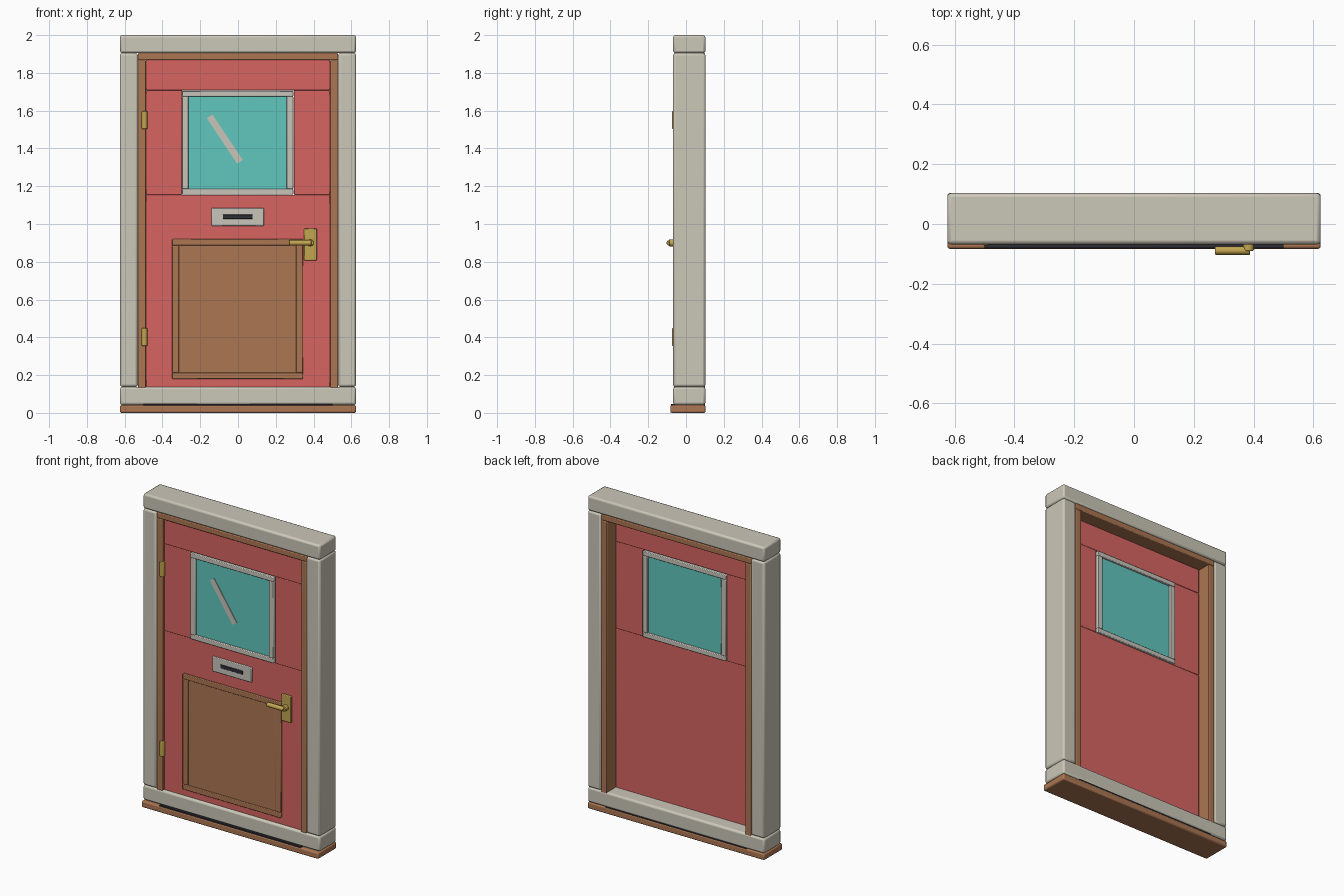
import bpy
import math

cube = bpy.data.objects.get("Cube")
if cube:
    bpy.data.objects.remove(cube, do_unlink=True)


def material(name, r, g, b):
    m = bpy.data.materials.new(name)
    m.use_nodes = True
    m.diffuse_color = (r, g, b, 1)
    m.node_tree.nodes["Principled BSDF"].inputs["Base Color"].default_value = (r, g, b, 1)
    return m


stone = material("pale stone", 0.60, 0.57, 0.48)
red = material("red paint", 0.68, 0.13, 0.12)
wood = material("brown wood", 0.41, 0.18, 0.085)
teal = material("teal glass", 0.12, 0.57, 0.51)
trim = material("light grey trim", 0.58, 0.56, 0.50)
brass = material("brass", 0.54, 0.38, 0.08)
dark = material("dark iron", 0.026, 0.026, 0.037)


def finish(obj, name, mat, bevel):
    obj.name = name
    obj.data.name = name
    obj.data.materials.append(mat)
    if bevel:
        mod = obj.modifiers.new("soft edges", "BEVEL")
        mod.width = bevel
        mod.segments = 2
        mod.limit_method = "ANGLE"
    bpy.ops.object.shade_smooth_by_angle(angle=math.radians(35))
    return obj


def box(name, mat, x, y, z, bevel=0.003, tilt=0):
    """Box from (min, max) ranges, optionally turned about y."""
    bpy.ops.mesh.primitive_cube_add(size=1)
    obj = bpy.context.object
    spans = (x, y, z)
    size = [b - a for a, b in spans]
    for v in obj.data.vertices:
        v.co = [c * s for c, s in zip(v.co, size)]
    obj.location = [(a + b) / 2 for a, b in spans]
    obj.rotation_euler.y = tilt
    return finish(obj, name, mat, bevel)


def rod(name, mat, centre, radius, length, axis, bevel=0.003):
    turn = {"x": (0, math.pi / 2, 0), "y": (math.pi / 2, 0, 0), "z": (0, 0, 0)}[axis]
    bpy.ops.mesh.primitive_cylinder_add(vertices=16, radius=radius, depth=length,
                                        location=centre, rotation=turn)
    return finish(bpy.context.object, name, mat, bevel)


def border(name, mat, x, y, z, side, rail, bevel=0.004):
    """Two rails with two stiles between them."""
    box(name + "_bottom", mat, x, y, (z[0], z[0] + rail), bevel)
    box(name + "_top", mat, x, y, (z[1] - rail, z[1]), bevel)
    inner = (z[0] + rail, z[1] - rail)
    box(name + "_right", mat, (x[0], x[0] + side), y, inner, bevel)
    box(name + "_left", mat, (x[1] - side, x[1]), y, inner, bevel)


# Stone surround
depth = (-0.068, 0.103)
box("stone_lintel", stone, (-0.625, 0.625), depth, (1.905, 2.0), 0.012)
box("stone_base", stone, (-0.625, 0.625), depth, (0.042, 0.138), 0.012)
for side, s in (("right", -1), ("left", 1)):
    a, b = sorted((s * 0.53, s * 0.625))
    box("stone_pillar_" + side, stone, (a, b), depth, (0.138, 1.905), 0.012)

# Doorstep with its dark draught strip
box("doorstep", wood, (-0.625, 0.625), (-0.083, 0.103), (0, 0.041), 0.008)
box("draught_strip", dark, (-0.5, 0.5), (-0.08, 0.1), (0.036, 0.047), 0)

# Wooden door frame
frame_depth = (-0.064, 0.101)
box("frame_head", wood, (-0.53, 0.53), frame_depth, (1.868, 1.905), 0.005)
for side, s in (("right", -1), ("left", 1)):
    a, b = sorted((s * 0.488, s * 0.53))
    box("frame_jamb_" + side, wood, (a, b), frame_depth, (0.1, 1.868), 0.005)

# Door leaf
leaf = (-0.05, 0.012)
box("door_lower_panel", red, (-0.488, 0.488), leaf, (0.13, 1.153), 0.004)
box("door_top_rail", red, (-0.488, 0.488), leaf, (1.708, 1.868), 0.004)
box("door_stile_right", red, (-0.488, -0.297), leaf, (1.153, 1.708), 0.004)
box("door_stile_left", red, (0.297, 0.488), leaf, (1.153, 1.708), 0.004)

# Window
border("window_frame", trim, (-0.297, 0.293), (-0.06, 0.022), (1.155, 1.705), 0.035, 0.03)
box("window_glass", teal, (-0.27, 0.27), (-0.045, 0.008), (1.18, 1.68), 0)
box("window_glint", trim, (-0.088, -0.052), (-0.05, -0.044), (1.305, 1.595), 0,
    tilt=-math.atan2(0.16, 0.24))

# Lower wooden panel
border("panel_border", wood, (-0.35, 0.345), (-0.062, -0.045), (0.18, 0.92), 0.038, 0.034)
box("panel_board", wood, (-0.315, 0.31), (-0.055, -0.045), (0.21, 0.89), 0)

# Letter slot
box("letter_plate", trim, (-0.14, 0.137), (-0.06, -0.045), (0.99, 1.085), 0.004)
box("letter_slot", dark, (-0.08, 0.078), (-0.064, -0.05), (1.027, 1.05), 0.002)

# Handle
box("handle_plate", brass, (0.35, 0.417), (-0.062, -0.045), (0.807, 0.977), 0.004)
rod("handle_rose", brass, (0.383, -0.074, 0.9), 0.018, 0.032, "y")
rod("handle_lever", brass, (0.33, -0.089, 0.9), 0.014, 0.118, "x")

# Hinges
for name, z in (("lower", 0.402), ("upper", 1.55)):
    rod("hinge_" + name, brass, (-0.495, -0.058, z), 0.015, 0.095, "z")
    box("hinge_leaf_" + name, brass, (-0.51, -0.48), (-0.066, -0.04), (z - 0.045, z + 0.045))
